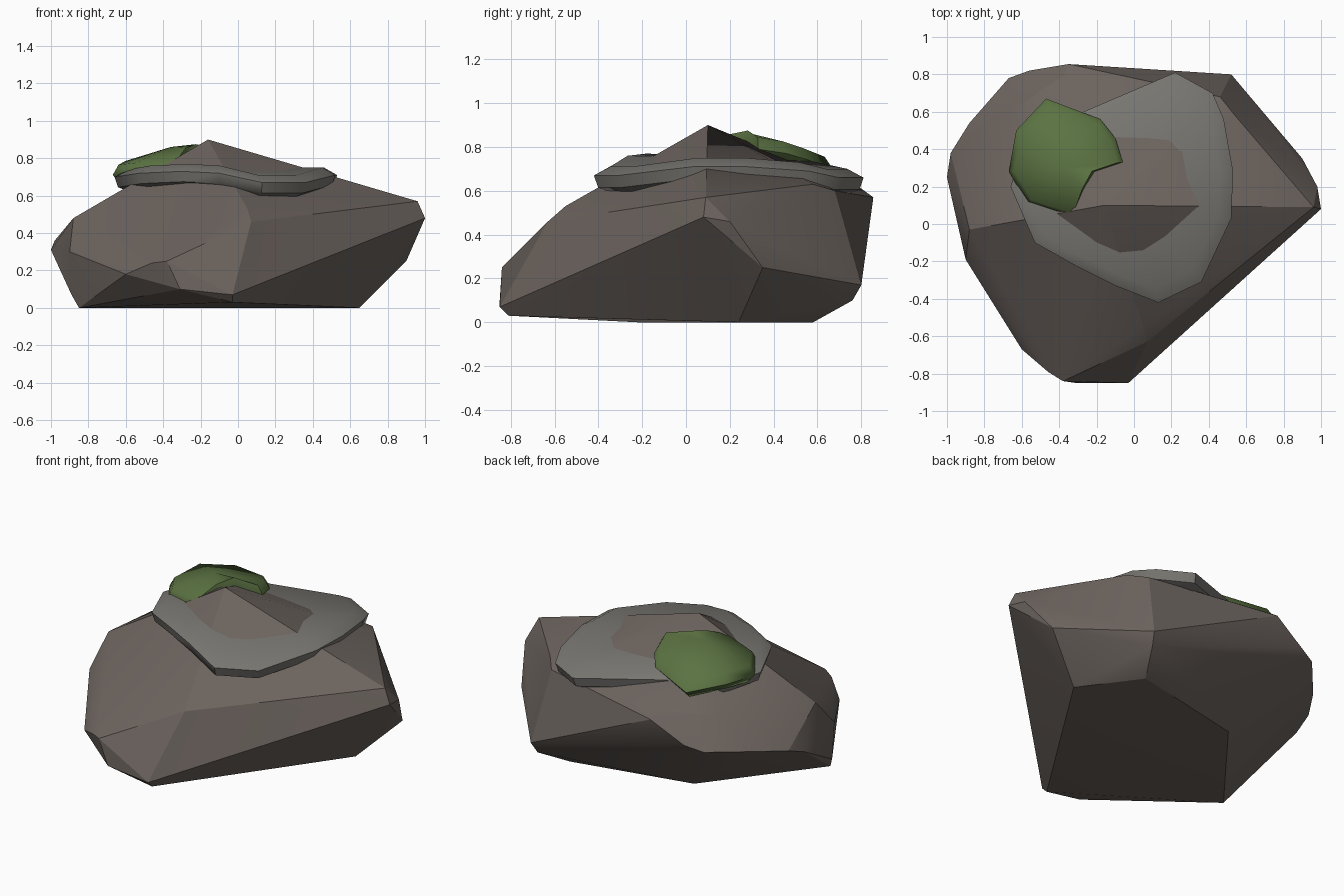
import bpy, bmesh


def finish(bm, name, color, angle):
    bmesh.ops.recalc_face_normals(bm, faces=bm.faces)
    me = bpy.data.meshes.new(name)
    bm.to_mesh(me)
    bm.free()
    ob = bpy.data.objects.new(name, me)
    bpy.context.collection.objects.link(ob)
    mat = bpy.data.materials.new(name + "_colour")
    mat.diffuse_color = (*color, 1)
    me.materials.append(mat)
    bpy.ops.object.select_all(action='DESELECT')
    ob.select_set(True)
    bpy.context.view_layer.objects.active = ob
    bpy.ops.object.shade_smooth_by_angle(angle=angle)
    return ob


def layered_cap(name, rim, rings, apex, base, color, angle):
    """Closed shell: every ring is the rim scaled about apex and shifted in z."""
    bm = bmesh.new()
    loops = []
    for scale, dz in rings:
        loops.append([bm.verts.new((apex[0] + (x - apex[0]) * scale,
                                    apex[1] + (y - apex[1]) * scale, z + dz))
                      for x, y, z in rim])
    n = len(rim)
    for a, b in zip(loops, loops[1:]):
        for i in range(n):
            j = (i + 1) % n
            bm.faces.new((a[i], a[j], b[j], b[i]))
    for loop, z in ((loops[0], base), (loops[-1], apex[2])):
        tip = bm.verts.new((apex[0], apex[1], z))
        for i in range(n):
            bm.faces.new((loop[i], loop[(i + 1) % n], tip))
    return finish(bm, name, color, angle)


# main boulder: hull of its corner points
corners = [
    (-0.16, 0.10, 0.90),
    (0.96, 0.09, 0.57), (1.0, 0.08, 0.48), (0.98, 0.20, 0.46), (0.90, 0.35, 0.25),
    (0.05, -0.55, 0.53), (0.07, -0.63, 0.46),
    (-0.38, -0.84, 0.25), (-0.31, -0.85, 0.10), (-0.03, -0.85, 0.07),
    (-0.03, -0.81, 0.03), (-0.46, -0.79, 0.24), (-0.60, -0.67, 0.18),
    (-0.88, -0.03, 0.48), (-0.90, -0.19, 0.30), (-1.0, 0.25, 0.31),
    (-0.98, 0.38, 0.36), (-0.88, 0.54, 0.39), (-0.89, -0.18, 0.07),
    (-0.67, 0.78, 0.42), (-0.56, 0.82, 0.45), (-0.35, 0.855, 0.57),
    (-0.37, 0.80, 0.61), (-0.66, 0.60, 0.58),
    (0.52, 0.80, 0.17), (0.50, 0.76, 0.10), (0.54, 0.58, 0.63), (0.46, 0.68, 0.60),
    (-0.85, -0.22, 0.0), (0.65, 0.24, 0.0), (0.40, 0.58, 0.0), (-0.35, 0.42, 0.0),
]
bm = bmesh.new()
for c in corners:
    bm.verts.new(c)
bmesh.ops.convex_hull(bm, input=bm.verts)
bmesh.ops.delete(bm, geom=[v for v in bm.verts if not v.link_faces], context='VERTS')
finish(bm, "boulder", (0.15, 0.126, 0.112), 0.4)

# thin stone slab draped over the boulder's top
slab_rim = [
    (-0.66, 0.20, 0.69), (-0.53, -0.10, 0.71), (-0.30, -0.23, 0.72),
    (-0.10, -0.33, 0.71), (0.13, -0.42, 0.66), (0.36, -0.31, 0.66),
    (0.52, 0.03, 0.70), (0.53, 0.28, 0.70), (0.48, 0.56, 0.68),
    (0.42, 0.70, 0.65), (0.22, 0.81, 0.65), (-0.27, 0.60, 0.69),
    (-0.58, 0.45, 0.68),
]
layered_cap("stone_slab", slab_rim,
            [(0.86, -0.07), (0.97, -0.045), (1.0, 0.01), (0.88, 0.05)],
            (-0.05, 0.2, 0.75), 0.62, (0.19, 0.182, 0.165), 0.8)

# moss patch: a tilted dome
moss_rim = [
    (-0.47, 0.67, 0.70), (-0.18, 0.56, 0.74), (-0.10, 0.46, 0.77),
    (-0.06, 0.33, 0.79), (-0.21, 0.28, 0.82), (-0.27, 0.17, 0.80),
    (-0.32, 0.03, 0.74), (-0.57, 0.11, 0.72), (-0.67, 0.28, 0.71),
    (-0.63, 0.50, 0.73),
]
layered_cap("moss_patch", moss_rim, [(0.85, -0.05), (1.0, 0.0), (0.9, 0.055)],
            (-0.36, 0.30, 0.86), 0.70, (0.105, 0.17, 0.055), 1.2)
